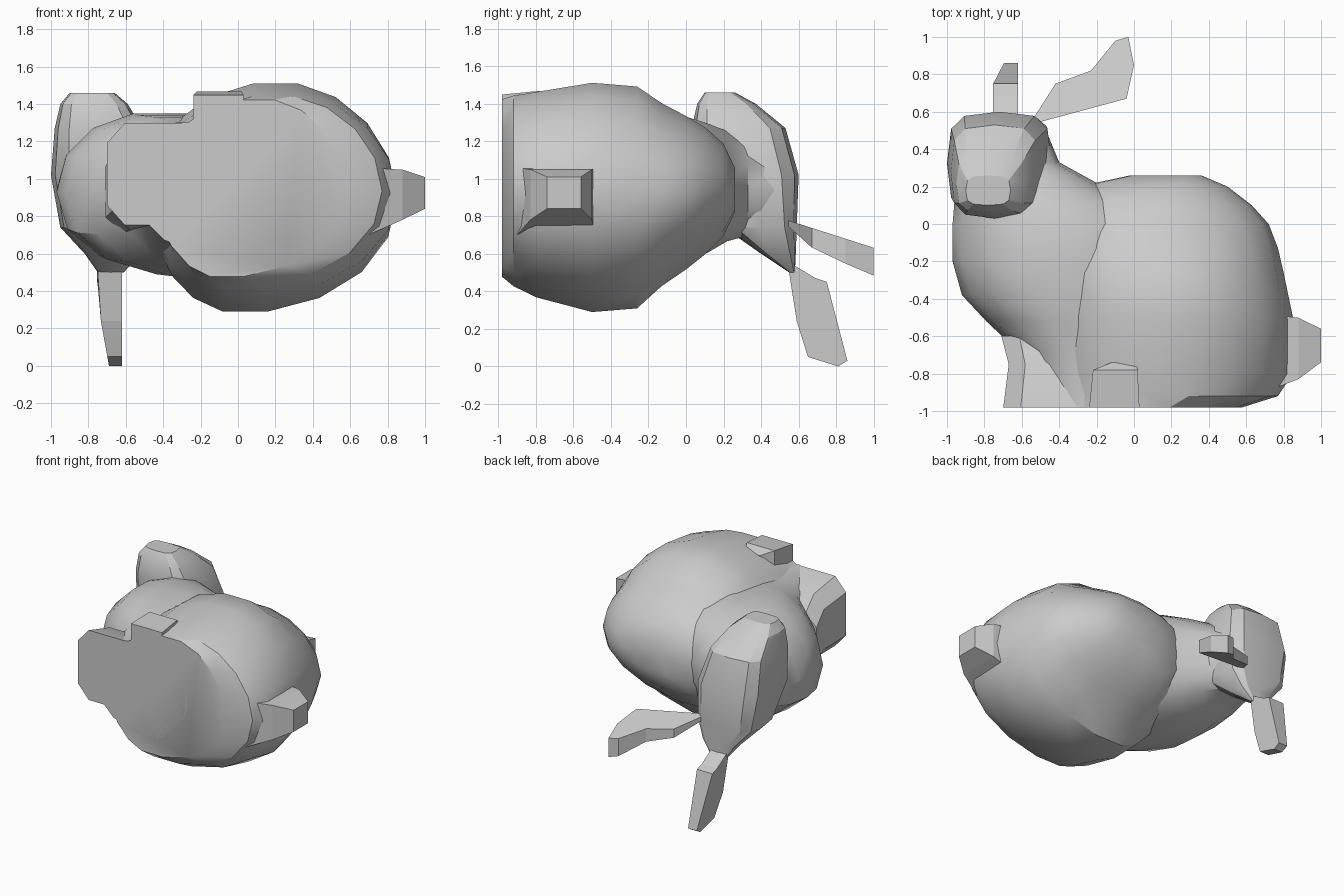
import bpy
import bmesh
from math import cos, sin, pi, radians, copysign

default_cube = bpy.data.objects.get("Cube")
if default_cube:
    bpy.data.objects.remove(default_cube, do_unlink=True)

# One plain grey for the whole animal
grey = bpy.data.materials.new("plain_grey")
grey.use_nodes = True
grey.diffuse_color = (0.6, 0.6, 0.6, 1)
grey.node_tree.nodes["Principled BSDF"].inputs["Base Color"].default_value = (0.6, 0.6, 0.6, 1)

# Where the lengthwise value and the two cross-section values go
AXES = {
    "x": lambda t, a, b: (t, a, b),
    "y": lambda t, a, b: (a, t, b),
    "z": lambda t, a, b: (a, b, t),
}


def finish(name, bm, angle):
    """Turn a bmesh into a shaded, coloured object."""
    bmesh.ops.recalc_face_normals(bm, faces=bm.faces[:])
    mesh = bpy.data.meshes.new(name)
    bm.to_mesh(mesh)
    bm.free()
    obj = bpy.data.objects.new(name, mesh)
    bpy.context.collection.objects.link(obj)
    mesh.materials.append(grey)
    if angle:
        bpy.ops.object.select_all(action="DESELECT")
        obj.select_set(True)
        bpy.context.view_layer.objects.active = obj
        bpy.ops.object.shade_smooth_by_angle(angle=radians(angle))
    return obj


def bridge(bm, rings):
    """Skin a list of equal rings and close both ends."""
    for low, high in zip(rings, rings[1:]):
        for i in range(len(low)):
            j = (i + 1) % len(low)
            bm.faces.new((low[i], low[j], high[j], high[i]))
    bm.faces.new(rings[0])
    bm.faces.new(rings[-1])


def loft(name, axis, sections, sides, power=1.0, peak=0.5, skew=0.0, turn=0.0, angle=30):
    """Skin rounded sections (position, a_min, a_max, b_min, b_max)."""
    bm = bmesh.new()
    rings = []
    for t, a0, a1, b0, b1 in sections:
        mid_a, mid_b = a0 + peak * (a1 - a0), (b0 + b1) / 2
        ring = []
        for i in range(sides):
            u = 2 * pi * (i + turn) / sides
            c = copysign(abs(cos(u)) ** power, cos(u))
            s = copysign(abs(sin(u)) ** power, sin(u))
            a = mid_a + c * (a1 - mid_a if c > 0 else mid_a - a0) + skew * s * (1 - abs(c))
            b = mid_b + s * (b1 - b0) / 2
            ring.append(bm.verts.new(AXES[axis](t, a, b)))
        rings.append(ring)
    bridge(bm, rings)
    return finish(name, bm, angle)


def slab(name, outline, near, far):
    """Skin an outline placed by two point functions."""
    bm = bmesh.new()
    bridge(bm, [[bm.verts.new(place(p, q)) for p, q in outline] for place in (near, far)])
    bmesh.ops.triangulate(bm, faces=[f for f in bm.faces if len(f.verts) > 4])
    return finish(name, bm, 0)


# Big rounded hindquarters, flat underneath
loft("body", "y", [
    (-.98, -.45, .58, .47, 1.43),
    (-.92, -.46, .77, .42, 1.45),
    (-.8, -.5, .85, .36, 1.47),
    (-.5, -.5, .85, .28, 1.52),
    (-.26, -.5, .8, .3, 1.5),
    (-.13, -.5, .77, .42, 1.41),
    (0, -.5, .72, .51, 1.34),
    (.1, -.46, .63, .59, 1.28),
    (.2, -.3, .5, .69, 1.19),
    (.26, -.02, .36, .82, 1.06),
], sides=18, power=1, peak=.45, skew=.1)

# Chest narrowing upwards into the neck
loft("chest", "y", [
    (-.98, -.55, .25, .6, 1.31),
    (-.68, -.62, .25, .5, 1.31),
    (-.52, -.79, .25, .47, 1.34),
    (-.38, -.92, .25, .48, 1.35),
    (-.2, -.97, .25, .5, 1.36),
    (0, -.97, .18, .54, 1.34),
    (.12, -.96, 0, .6, 1.3),
    (.22, -.96, -.2, .66, 1.26),
    (.33, -.96, -.4, .69, 1.22),
    (.5, -.95, -.47, .7, 1.17),
], sides=14, power=.92, skew=-.06)

# Squarish forepaw standing under the chest
loft("forepaw", "y", [
    (-.98, -.71, -.2, .74, 1.31),
    (-.75, -.68, -.2, .72, 1.25),
    (-.6, -.72, -.2, .7, 1.16),
], sides=8, power=.55, turn=.5)

# Head with its muzzle at the top and the nape at the bottom
loft("head", "z", [
    (.5, -.75, -.61, .55, .58),
    (.6, -.82, -.52, .4, .585),
    (.74, -.95, -.45, .2, .59),
    (1.02, -1, -.44, .05, .6),
    (1.27, -.98, -.51, .03, .53),
    (1.4, -.95, -.59, .06, .37),
    (1.46, -.9, -.66, .1, .26),
], sides=12, power=.58, angle=24)

# Stubby tail
loft("tail", "x", [
    (.7, -.9, -.48, .7, 1.06),
    (.88, -.83, -.5, .78, 1.05),
    (1, -.74, -.56, .84, 1.01),
], sides=4, power=.02, turn=.5, angle=0)

# Hind foot block
loft("hind_foot", "y", [
    (-.98, -.24, .03, .9, 1.45),
    (-.78, -.22, .02, .9, 1.47),
    (-.74, -.12, .01, .9, 1.42),
], sides=4, power=.02, turn=.5, angle=0)

# Ear sweeping sideways, a tilted leaf shape
leaf = [(-.56, .53), (-.42, .75), (-.23, .82), (-.1, .98),
        (-.03, 1), (0, .85), (-.04, .67), (-.3, .6)]
slab("swept_ear", leaf,
     lambda x, y: (x, y, .72 - .45 * (y - .6) - .12 * (x + .5)),
     lambda x, y: (x, y, .76 - .32 * (y - .6)))

# Ear hanging downwards, narrowing to its tip
blade = [(.54, .56), (.69, .47), (.75, .45), (.86, .03),
         (.81, 0), (.65, .05), (.59, .24)]
slab("hanging_ear", blade,
     lambda y, z: (-.69 - .18 * min(z, .35), y, z),
     lambda y, z: (-.62, y, z))
